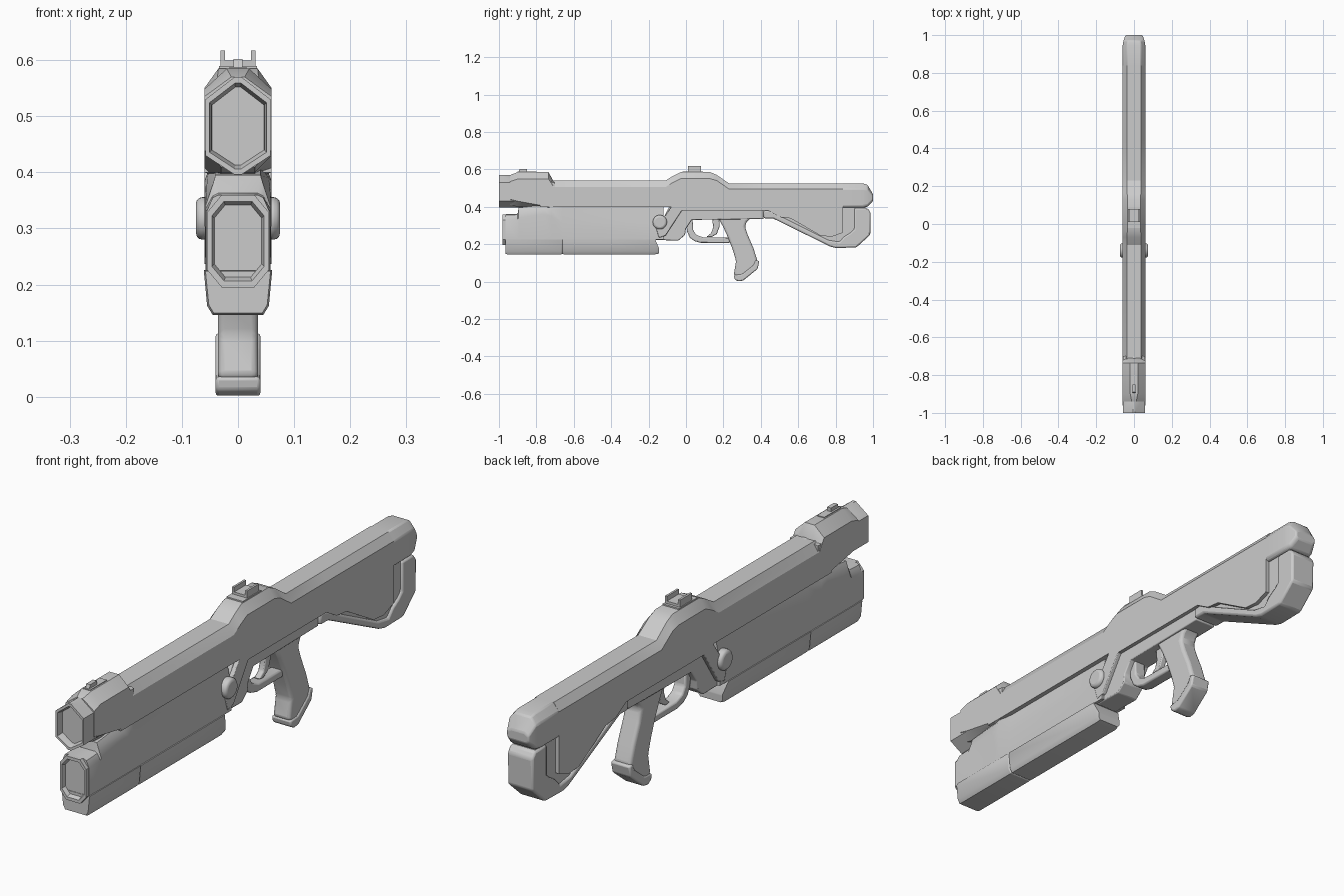
import bpy, bmesh, math
from mathutils import Matrix


def finish(name, bm, bevel=0.0, seg=2):
    bmesh.ops.recalc_face_normals(bm, faces=bm.faces)
    me = bpy.data.meshes.new(name)
    bm.to_mesh(me)
    bm.free()
    ob = bpy.data.objects.new(name, me)
    bpy.context.collection.objects.link(ob)
    if bevel:
        m = ob.modifiers.new("Bevel", "BEVEL")
        m.width, m.segments = bevel, seg
        m.limit_method, m.angle_limit = "ANGLE", math.radians(25)
    return ob


def loft(name, sections, bevel=0.0):
    """Skin sections (y, half outline of (x, z) from top to bottom), mirrored in x."""
    bm = bmesh.new()
    rings = []
    for y, half in sections:
        pts = list(half) + [(-x, z) for x, z in reversed(half)]
        rings.append([bm.verts.new((x, y, z)) for x, z in pts])
    n = len(rings[0])
    for a, b in zip(rings, rings[1:]):
        for i in range(n):
            j = (i + 1) % n
            bm.faces.new((a[i], a[j], b[j], b[i]))
    bm.faces.new(rings[0])
    bm.faces.new(rings[-1])
    return finish(name, bm, bevel)


def plate(name, profile, w, bevel=0.0, seg=2, x=0.0):
    """Extrude a side profile of (y, z) to half width w around x."""
    bm = bmesh.new()
    f = bm.faces.new([bm.verts.new((x - w, y, z)) for y, z in profile])
    ext = bmesh.ops.extrude_face_region(bm, geom=[f])["geom"]
    bmesh.ops.translate(bm, vec=(2 * w, 0, 0),
                        verts=[v for v in ext if isinstance(v, bmesh.types.BMVert)])
    return finish(name, bm, bevel, seg)


def rect(y0, y1, z0, z1):
    return [(y0, z0), (y1, z0), (y1, z1), (y0, z1)]


# Upper body: barrel shroud, raised receiver and stock; (y, top, shoulder, bottom, top half width)
body = [(-0.78, .54, .505, .40, .038), (-0.11, .54, .505, .40, .038),
        (-0.07, .565, .53, .40, .037), (-0.03, .585, .55, .38, .035),
        (0.13, .585, .55, .38, .035), (0.165, .57, .54, .38, .036),
        (0.23, .525, .495, .38, .038), (0.44, .525, .495, .38, .038),
        (0.50, .525, .495, .345, .038), (0.56, .525, .495, .338, .038),
        (0.72, .525, .495, .245, .038), (0.78, .525, .495, .24, .038),
        (0.84, .525, .495, .262, .038)]
loft("upper_body", [(y, [(w, t), (.06, s), (.06, b)]) for y, t, s, b, w in body])


# Muzzle housing with its hexagonal recessed mouth
def hexa(s, top=.57, hi=.53, lo=.43, bot=.396):
    return [(.006 * s, .48 + (top - .48) * s), (.058 * s, .48 + (hi - .48) * s),
            (.058 * s, .48 + (lo - .48) * s), (.006 * s, .48 + (bot - .48) * s)]


loft("muzzle", [(-.975, hexa(.80)), (-.985, hexa(.82)), (-1.0, hexa(.88)),
                (-1.0, hexa(1)), (-.90, hexa(1)), (-.70, hexa(1, .54))])
loft("muzzle_housing", [
    (-.94, [(.012, .57), (.06, .535), (.06, .44), (.03, .41)]),
    (-.90, [(.02, .585), (.06, .548), (.06, .43), (.03, .40)]),
    (-.735, [(.02, .585), (.06, .548), (.06, .40), (.03, .39)]),
    (-.71, [(.03, .54), (.06, .51), (.06, .40), (.03, .39)])])


# Lower tube with octagonal recessed mouth
def octa(s):
    return [(x * s, .278 + (z - .278) * s) for x, z in
            [(.029, .36), (.054, .33), (.054, .225), (.029, .195)]]


loft("lower_tube", [(-.955, octa(.75)), (-.965, octa(.78)), (-.98, octa(.86)),
                    (-.98, octa(1)), (-.90, octa(1))])

# Fore end with a long side groove under the shroud
fore_front = [(.04, .395), (.046, .375), (.058, .34), (.058, .225)]
groove = [(.042, .41), (.042, .385), (.057, .315), (.057, .225)]
loft("fore_end", [
    (-.965, [(.035, .36), (.045, .355), (.056, .33), (.056, .225)]),
    (-.90, [(.035, .363), (.045, .358), (.058, .335), (.058, .225)]),
    (-.895, fore_front), (-.76, [(.04, .41), (.055, .39), (.058, .36), (.058, .225)]),
    (-.72, [(.05, .41), (.06, .385), (.06, .35), (.058, .225)]),
    (-.66, groove), (-.12, groove)])

# Fore grip in two lengths with a seam
under = [(.061, .226), (.06, .215), (.055, .162), (.045, .146)]
under_in = [(.058, .224), (.057, .214), (.052, .164), (.043, .149)]
loft("fore_grip_tip", [(-.965, under_in), (-.955, under), (-.665, under), (-.66, under_in)])
loft("fore_grip", [(-.66, under_in), (-.655, under), (-.165, under),
                   (-.145, [(.05, .18), (.05, .175), (.05, .16), (.043, .15)])])

# Lower receiver and the slanted side frame behind the groove
plate("lower_receiver", [(-.09, .40), (-.17, .24), (-.16, .222), (-.04, .22), (-.005, .25),
                         (0, .285), (.03, .33), (.415, .335), (.415, .39)], .045, .004)
plate("side_frame", [(-.075, .405), (-.16, .285), (-.145, .235), (-.11, .245),
                     (-.025, .375), (0, .405)], .06, .003)

# Round side buttons
bm = bmesh.new()
bmesh.ops.create_cone(bm, cap_ends=True, segments=32, radius1=.038, radius2=.038, depth=.15,
                      matrix=Matrix.Translation((0, -.14, .318)) @ Matrix.Rotation(math.pi / 2, 4, 'Y'))
finish("side_button", bm, .012, 3)

# Trigger guard and trigger
plate("trigger_guard", [(0, .34), (.005, .27), (.02, .235), (.045, .217), (.08, .207), (.235, .207),
                        (.235, .235), (.09, .237), (.055, .25), (.038, .275), (.035, .34)], .024, .006)
plate("trigger", [(.14, .34), (.145, .29), (.135, .26), (.11, .24), (.135, .237),
                  (.165, .255), (.178, .29), (.18, .34)], .012, .004)

# Pistol grip with foot
plate("grip", [(.17, .345), (.20, .29), (.225, .235), (.25, .17), (.268, .11), (.255, .035),
               (.29, .02), (.37, .08), (.383, .11), (.36, .18), (.33, .25), (.315, .295),
               (.325, .32), (.35, .345)], .036, .012, 3)
plate("grip_foot", [(.255, .035), (.26, .012), (.28, .001), (.305, .005), (.383, .068),
                    (.392, .11), (.372, .115), (.36, .088), (.30, .04)], .04, .006)

# Stock: recessed core, outer band and rear cap
plate("stock_core", [(.42, .385), (.42, .345), (.47, .345), (.77, .20), (.90, .20),
                     (.96, .26), (.96, .40), (.80, .45)], .045)
plate("stock_band", [(.415, .38), (.415, .338), (.465, .338), (.77, .188), (.80, .18), (.91, .182),
                     (.985, .25), (.987, .37), (.97, .393), (.90, .393), (.90, .28), (.88, .262),
                     (.845, .24), (.82, .212), (.76, .222), (.48, .362), (.45, .38)], .053, .008)
cap = loft("stock_cap", [
    (.835, [(.036, .525), (.06, .495), (.06, .405), (.05, .395)]),
    (.945, [(.036, .525), (.06, .495), (.06, .405), (.05, .395)]),
    (.97, [(.034, .518), (.056, .492), (.056, .41), (.046, .40)]),
    (1.0, [(.026, .468), (.045, .458), (.045, .44), (.036, .43)])], .005)

# Sights
plate("front_sight_base", rect(-.90, -.80, .57, .588), .015)
plate("front_sight", [(-.897, .58), (-.85, .58), (-.85, .602), (-.89, .602)], .008)
plate("rear_sight_base", rect(-.02, .09, .575, .59), .034)
plate("rear_sight", rect(.01, .08, .585, .599), .03)
for side in (-1, 1):
    plate("rear_sight_prong", rect(.01, .08, .59, .617), .004, x=side * .027)

bpy.ops.object.select_all(action='SELECT')
bpy.context.view_layer.objects.active = cap
bpy.ops.object.shade_smooth_by_angle(angle=math.radians(30))
